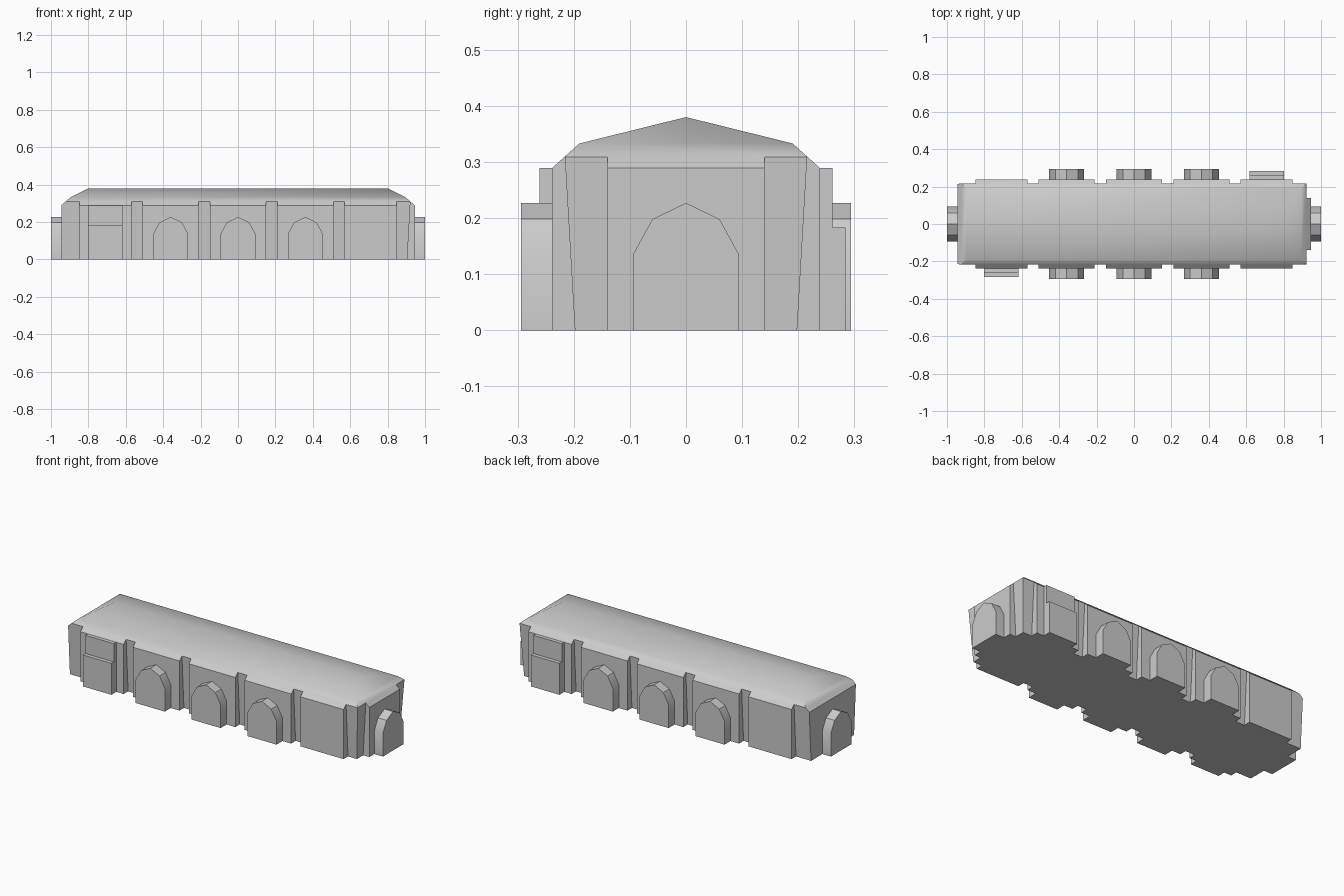
import bpy, bmesh, math
from mathutils import Matrix, Vector

if "Cube" in bpy.data.objects:
    bpy.data.objects.remove(bpy.data.objects["Cube"], do_unlink=True)

stone = bpy.data.materials.new("grey stone")
stone.use_nodes = True
GREY = (0.6, 0.6, 0.6, 1)
stone.diffuse_color = GREY
stone.node_tree.nodes["Principled BSDF"].inputs["Base Color"].default_value = GREY


def make(name, bm):
    bmesh.ops.recalc_face_normals(bm, faces=bm.faces)
    mesh = bpy.data.meshes.new(name)
    bm.to_mesh(mesh)
    bm.free()
    mesh.materials.append(stone)
    obj = bpy.data.objects.new(name, mesh)
    bpy.context.collection.objects.link(obj)
    return obj


def prism(name, profile, near, far, matrix=Matrix()):
    """Extrude an (x, z) profile along y from near to far, then transform it."""
    bm = bmesh.new()
    face = bm.faces.new([bm.verts.new((x, near, z)) for x, z in profile])
    new = bmesh.ops.extrude_face_region(bm, geom=[face])["geom"]
    bmesh.ops.translate(bm, vec=(0, far - near, 0),
                        verts=[v for v in new if isinstance(v, bmesh.types.BMVert)])
    bm.transform(matrix)
    return make(name, bm)


def block(name, x0, x1, y0, y1, top, matrix=Matrix()):
    return prism(name, [(x0, 0), (x1, 0), (x1, top), (x0, top)], y0, y1, matrix)


def turn(degrees):
    return Matrix.Rotation(math.radians(degrees), 4, "Z")


# Hall: straight walls with a two-pitch hipped roof
bm = bmesh.new()
rings = []
for hx, hy, z in [(0.945, 0.239, 0), (0.945, 0.239, 0.289), (0.895, 0.19, 0.333)]:
    rings.append([bm.verts.new((sx * hx, sy * hy, z))
                  for sx, sy in [(-1, -1), (1, -1), (1, 1), (-1, 1)]])
bm.faces.new(rings[0])
for low, high in zip(rings, rings[1:]):
    for i in range(4):
        j = (i + 1) % 4
        bm.faces.new([low[i], low[j], high[j], high[i]])
left, right = [bm.verts.new((x, 0, 0.38)) for x in (-0.8, 0.8)]
a, b, c, d = rings[-1]
for verts in ([a, b, right, left], [b, c, right], [c, d, left, right], [d, a, left]):
    bm.faces.new(verts)
hall = make("hall", bm)

# Wall recesses: cutters whose inner face leans outward towards the top
cutters = []


def recess(start, end, foot, head, matrix):
    lean = (head - foot) / 0.31
    profile = [(foot - lean * 0.1, -0.1), (1.3, -0.1), (1.3, 0.4), (foot + lean * 0.4, 0.4)]
    cutters.append(prism("recess_cutter", profile, start, end, matrix))


for angle in (90, -90):
    for centre in (-0.54, -0.18, 0.18, 0.54):
        recess(centre - 0.03, centre + 0.03, 0.198, 0.216, turn(angle))
    for start, end in ((-1.2, -0.848), (0.848, 1.2)):
        recess(start, end, 0.198, 0.216, turn(angle))
for angle in (0, 180):
    for start, end in ((-0.5, -0.14), (0.14, 0.5)):
        recess(start, end, 0.905, 0.922, turn(angle))

for cutter in cutters:
    cutter.hide_render = True
    mod = hall.modifiers.new("recess", "BOOLEAN")
    mod.operation = "DIFFERENCE"
    mod.solver = "EXACT"
    mod.object = cutter
bpy.context.view_layer.update()
carved = bpy.data.meshes.new_from_object(
    hall.evaluated_get(bpy.context.evaluated_depsgraph_get()))
hall.modifiers.clear()
hall.data = carved
for cutter in cutters:
    bpy.data.objects.remove(cutter, do_unlink=True)
parts = [hall]

# Arched bays: three on each long side, one on each end
half_arch = [(0.094, 0), (0.094, 0.136), (0.06, 0.198)]
arch = half_arch + [(0, 0.227)] + [(-x, z) for x, z in reversed(half_arch)]
for side, angle in (("front", 0), ("back", 180)):
    for number, x in enumerate((-0.36, 0, 0.36), 1):
        place = turn(angle) @ Matrix.Translation((x, 0, 0))
        parts.append(prism(f"{side}_arch_{number}", arch, -0.294, -0.22, place))
for side, angle in (("left", 90), ("right", -90)):
    parts.append(prism(f"{side}_end_arch", arch, -1.0, -0.92, turn(angle)))

# Porches with a projecting door, opposite each other by half a turn
for side, angle in (("front", 0), ("back", 180)):
    parts.append(block(f"{side}_porch", -0.802, -0.617, -0.261, -0.22, 0.289, turn(angle)))
    parts.append(block(f"{side}_door", -0.802, -0.617, -0.284, -0.25, 0.183, turn(angle)))

# Smooth the roof, keep the masonry edges sharp
bpy.ops.object.select_all(action="DESELECT")
for part in parts:
    part.select_set(True)
bpy.context.view_layer.objects.active = hall
bpy.ops.object.shade_smooth_by_angle(angle=math.radians(32))
